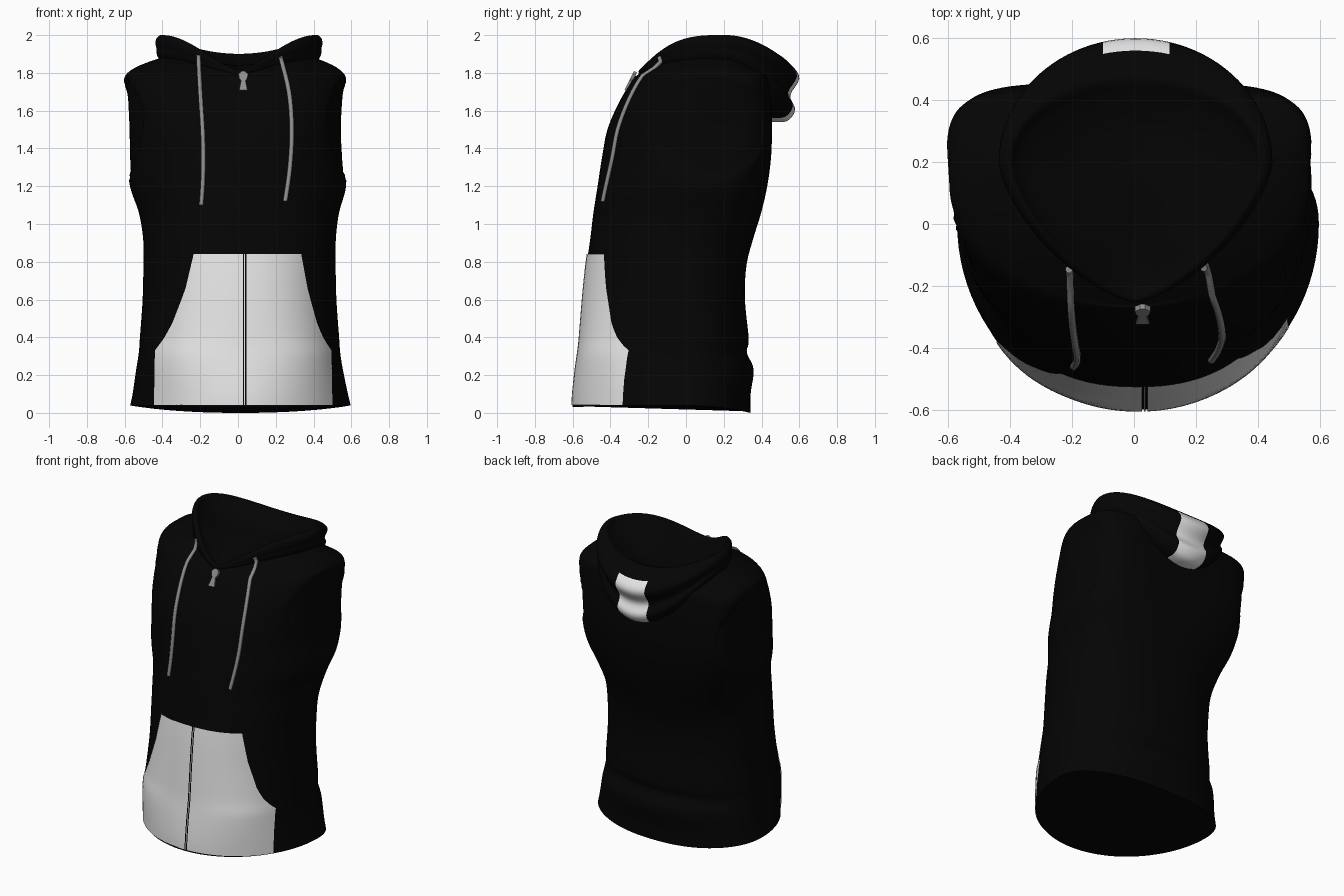
import bpy, bmesh, math
from mathutils import Vector
from mathutils.bvhtree import BVHTree

if "Cube" in bpy.data.objects:
    bpy.data.objects.remove(bpy.data.objects["Cube"])

SEG = 96


def material(name, v):
    m = bpy.data.materials.new(name)
    m.diffuse_color = (v, v, v, 1)
    m.use_nodes = True
    m.node_tree.nodes["Principled BSDF"].inputs["Base Color"].default_value = m.diffuse_color
    return m


BLACK = material("black fabric", 0.0013)
WHITE = material("white fabric", 0.8)
GREY = material("grey cord", 0.27)


def finish(bm, name, mats, smooth=True):
    me = bpy.data.meshes.new(name)
    bm.to_mesh(me)
    for m in mats:
        me.materials.append(m)
    for p in me.polygons:
        p.use_smooth = smooth and len(p.vertices) < 10
    ob = bpy.data.objects.new(name, me)
    bpy.context.collection.objects.link(ob)
    return ob


def catmull(rows, sub):
    """Smoothly interpolate a list of equal-length tuples."""
    out = []
    for i in range(len(rows) - 1):
        p0, p1, p2 = rows[max(i - 1, 0)], rows[i], rows[i + 1]
        p3 = rows[min(i + 2, len(rows) - 1)]
        for k in range(sub):
            t = k / sub
            out.append(tuple(
                0.5 * (2 * b + (c - a) * t + (2 * a - 5 * b + 4 * c - d) * t * t
                       + (3 * b - a - 3 * c + d) * t ** 3)
                for a, b, c, d in zip(p0, p1, p2, p3)))
    return out + [rows[-1]]


def ring(cx, hw, yc, yf, yb, zf, zs, zb, nf, nb):
    """Closed section: rounded differently in front and back, with its own heights."""
    pts = []
    for j in range(SEG):
        t = 2 * math.pi * j / SEG
        c, s = math.cos(t), math.sin(t)
        n, yend, zend, p = (nb, yb, zb, 2) if s > 0 else (nf, yf, zf, 3)
        v = abs(s) ** (2 / n)
        x = cx + math.copysign(hw * abs(c) ** (2 / n), c)
        pts.append((x, yc + (yend - yc) * v, zs + (zend - zs) * v ** p))
    return pts


def loft(rows, cap_start=False, cap_end=False):
    bm = bmesh.new()
    rings = [[bm.verts.new(p) for p in ring(*r)] for r in rows]
    for a, b in zip(rings, rings[1:]):
        for j in range(SEG):
            k = (j + 1) % SEG
            bm.faces.new((a[j], a[k], b[k], b[j]))
    if cap_start:
        bm.faces.new(rings[0][::-1])
    if cap_end:
        bm.faces.new(rings[-1])
    return bm


# Torso: z, centre x, half width, widest y, front y, back y, front and back roundness
body = [
    (.10, .012, .570, .0, -.597, .342, 2.1, 2.2),
    (.23, .008, .547, .0, -.583, .358, 2.35, 2.2),
    (.32, .008, .533, .0, -.57, .322, 2.5, 2.2),
    (.39, .008, .528, .0, -.562, .332, 2.4, 2.2),
    (.60, .008, .513, .0, -.545, .312, 2.3, 2.3),
    (.78, .008, .509, .0, -.527, .32, 2.3, 2.4),
    (.92, .008, .51, .0, -.507, .355, 2.3, 2.5),
    (1.06, .005, .53, .04, -.49, .398, 2.2, 2.8),
    (1.20, .0, .572, .08, -.468, .43, 2.15, 3.2),
    (1.35, -.01, .575, .12, -.445, .450, 2.2, 4),
    (1.50, -.015, .573, .12, -.415, .455, 2.25, 4.8),
    (1.65, -.015, .58, .12, -.35, .45, 2.2, 5),
    (1.77, -.015, .588, .12, -.28, .435, 2.0, 5),
]
rows = [(.013, .584, .0, -.60, .342, .03, .04, .0, 2.0, 2.2)]
rows += [(cx, hw, yc, yf, yb, z, z, z, nf, nb) for z, cx, hw, yc, yf, yb, nf, nb in body]
rows += [(-.01, .53, .15, -.262, .43, 1.785, 1.83, 1.79, 1.8, 3.5),
         (.0, .41, .2, -.24, .41, 1.80, 1.88, 1.79, 1.6, 2)]
torso_bm = loft(catmull(rows, 5), cap_start=True)

# Armholes: closed discs set slightly into the sides
AY, AZ, RY, RZ = .12, 1.51, .29, .27
for v in torso_bm.verts:
    if abs(v.co.x) > .4 and math.hypot((v.co.y - AY) / RY, (v.co.z - AZ) / RZ) < 1:
        v.co.x -= math.copysign(.014, v.co.x)
torso_tree = BVHTree.FromBMesh(torso_bm)
finish(torso_bm, "torso", [BLACK])

# Hood lying folded on the back: half width, front y, back y, front/side/back z
hood = [
    (.41, -.235, .45, 1.78, 1.86, 1.54),
    (.43, -.245, .535, 1.79, 1.885, 1.545),
    (.437, -.25, .578, 1.795, 1.91, 1.605),
    (.437, -.25, .552, 1.80, 1.93, 1.68),
    (.442, -.25, .60, 1.81, 1.955, 1.77),
    (.435, -.245, .56, 1.815, 1.985, 1.84),
    (.405, -.23, .48, 1.815, 2.0, 1.90),
    (.365, -.20, .42, 1.80, 1.955, 1.88),
    (.20, -.06, .33, 1.81, 1.87, 1.85),
    (.02, .18, .22, 1.84, 1.84, 1.84),
]
hood_bm = loft(catmull([(.005, hw, .2, yf, yb, zf, zs, zb, 1.5, 2)
                        for hw, yf, yb, zf, zs, zb in hood], 4), cap_end=True)
hood_tree = BVHTree.FromBMesh(hood_bm)
# White patch on the back of the hood
for x in (-.1, .115):
    bmesh.ops.bisect_plane(hood_bm, geom=hood_bm.verts[:] + hood_bm.edges[:] + hood_bm.faces[:],
                           plane_co=(x, 0, 0), plane_no=(1, 0, 0))
for f in hood_bm.faces:
    c = f.calc_center_median()
    if -.1 < c.x < .115 and c.y > .45 and c.z < 1.842:
        f.material_index = 1
finish(hood_bm, "hood", [BLACK, WHITE])


def front_y(x, z):
    """Foremost y of the garment at a given x and z."""
    hits = [t.ray_cast(Vector((x, -2, z)), Vector((0, 1, 0)))[0] for t in (torso_tree, hood_tree)]
    return min(h.y for h in hits if h)


# Front pocket panels, split by the zip
def edge(z, pts):
    for (z0, x0), (z1, x1) in zip(pts, pts[1:]):
        if z <= z1:
            return x0 + (x1 - x0) * (z - z0) / (z1 - z0)
    return pts[-1][1]


def panel(name, left, right, cols):
    bm = bmesh.new()
    zs = [.042, .08, .12, .18, .24, .29, .33, .36, .4, .44, .48, .54, .6, .66, .72, .78, .84]
    grid = []
    for z in zs:
        a, b = edge(z, left), edge(z, right)
        xs = [a + (b - a) * i / cols for i in range(cols + 1)]
        grid.append([bm.verts.new((x, front_y(x, max(z, .06)) - .007, z)) for x in xs])
    for r, s in zip(grid, grid[1:]):
        for i in range(cols):
            bm.faces.new((r[i], r[i + 1], s[i + 1], s[i]))
    finish(bm, name, [WHITE])


ZIP = .035
outer_l = [(.04, -.445), (.33, -.44), (.39, -.395), (.47, -.35), (.65, -.28), (.84, -.235)]
outer_r = [(.04, .50), (.33, .495), (.39, .455), (.47, .42), (.65, .37), (.84, .335)]
panel("pocket_left", outer_l, [(0, ZIP - .009), (1, ZIP - .009)], 24)
panel("pocket_right", [(0, ZIP + .009), (1, ZIP + .009)], outer_r, 24)
panel("zip_line", [(0, ZIP - .002), (1, ZIP - .002)], [(0, ZIP + .002), (1, ZIP + .002)], 1)

# Drawstrings following the chest
strings = {
    "drawstring_left": [(-.21, 1.895), (-.20, 1.7), (-.185, 1.45), (-.185, 1.25), (-.195, 1.10)],
    "drawstring_right": [(.225, 1.885), (.27, 1.7), (.285, 1.5), (.275, 1.3), (.25, 1.12)],
}
for name, path in strings.items():
    cu = bpy.data.curves.new(name, 'CURVE')
    cu.dimensions = '3D'
    cu.bevel_depth = .012
    cu.bevel_resolution = 2
    cu.use_fill_caps = True
    pts = catmull(path, 5)
    sp = cu.splines.new('POLY')
    sp.points.add(len(pts) - 1)
    for p, (x, z) in zip(sp.points, pts):
        p.co = (x, front_y(x, z) - .006, z, 1)
    cu.materials.append(GREY)
    bpy.context.collection.objects.link(bpy.data.objects.new(name, cu))

# Zip pull: flat tab lying on the chest
half = [(.008, 1.81), (.025, 1.795), (.022, 1.775), (.012, 1.76), (.022, 1.71)]
outline = [(-x, z) for x, z in half] + [(x, z) for x, z in reversed(half)]
bm = bmesh.new()
face = bm.faces.new([bm.verts.new((.028 + x, -.275 - (1.81 - z) * .5, z)) for x, z in outline])
ext = bmesh.ops.extrude_face_region(bm, geom=[face])
bmesh.ops.translate(bm, vec=(0, .016, -.008),
                    verts=[g for g in ext["geom"] if isinstance(g, bmesh.types.BMVert)])
bmesh.ops.recalc_face_normals(bm, faces=bm.faces[:])
finish(bm, "zip_pull", [GREY], smooth=False)
